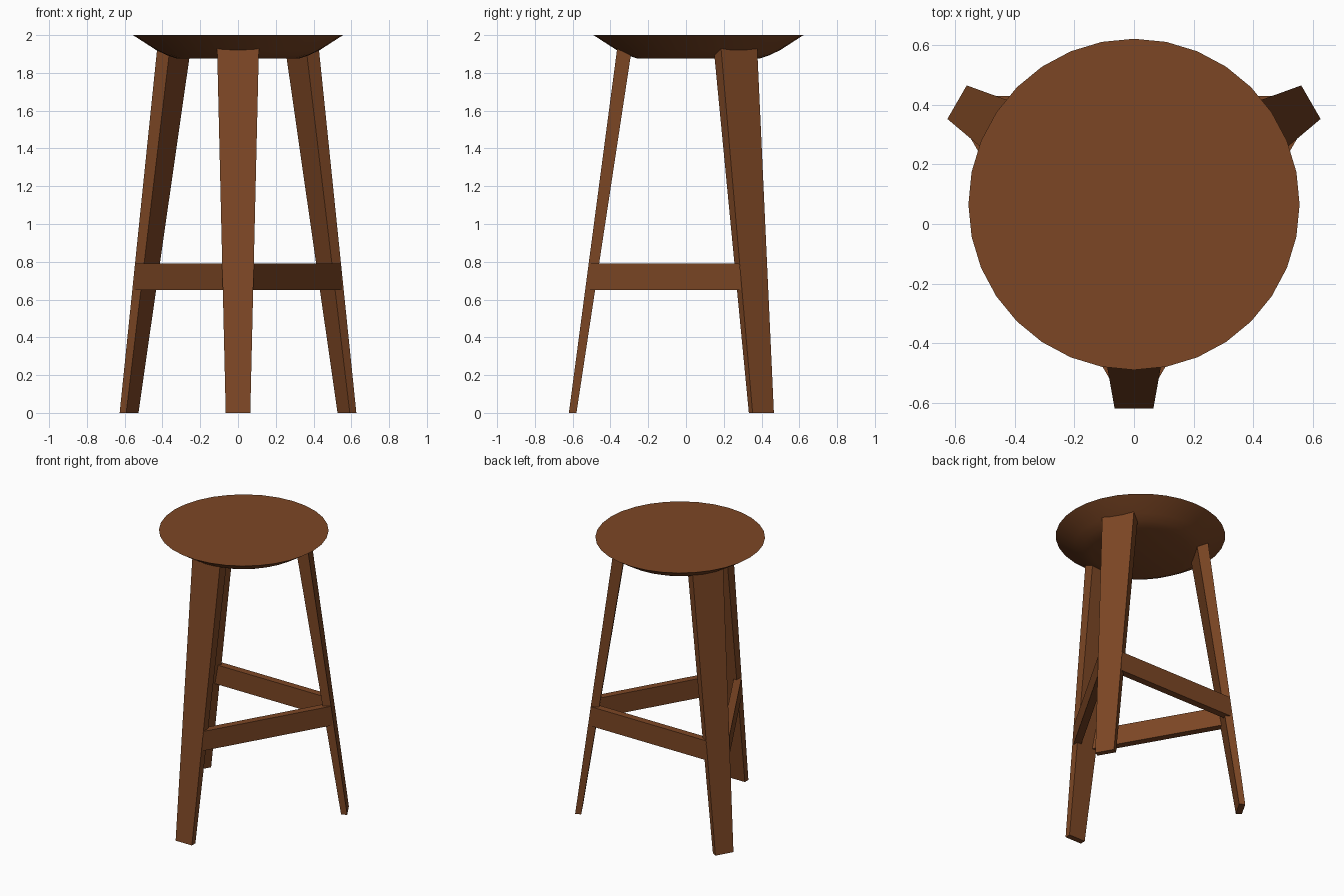
import bpy, math

if "Cube" in bpy.data.objects:
    bpy.data.objects.remove(bpy.data.objects["Cube"])

CY = 0.066          # seat and leg ring centre
wood = bpy.data.materials.new("brown wood")
wood.diffuse_color = (0.202, 0.062, 0.018, 1)
wood.use_nodes = True
wood.node_tree.nodes["Principled BSDF"].inputs["Base Color"].default_value = wood.diffuse_color


def make(name, verts, faces):
    me = bpy.data.meshes.new(name)
    me.from_pydata(verts, [], faces)
    me.materials.append(wood)
    ob = bpy.data.objects.new(name, me)
    bpy.context.collection.objects.link(ob)
    return ob


def prism(name, bottom, top, angle):
    """Four-sided solid between two loops, turned about the ring centre."""
    c, s = math.cos(angle), math.sin(angle)
    verts = [(x * c - y * s, x * s + y * c + CY, z) for x, y, z in bottom + top]
    sides = [(i, (i + 1) % 4, (i + 1) % 4 + 4, i + 4) for i in range(4)]
    return make(name, verts, [(3, 2, 1, 0), (4, 5, 6, 7)] + sides)


# Seat: flat disc with a rounded underside
N = 32
profile = [(0.32, 1.875), (0.38, 1.895), (0.435, 1.922), (0.556, 2.0)]
verts = [(r * math.cos(2 * math.pi * i / N), r * math.sin(2 * math.pi * i / N) + CY, z)
         for r, z in profile for i in range(N)]
last = (len(profile) - 1) * N
faces = [tuple(reversed(range(N))), tuple(range(last, last + N))]
faces += [(k * N + i, k * N + (i + 1) % N, (k + 1) * N + (i + 1) % N, (k + 1) * N + i)
          for k in range(len(profile) - 1) for i in range(N)]
seat = make("seat", verts, faces)
bpy.context.view_layer.objects.active = seat
seat.select_set(True)
bpy.ops.object.shade_smooth_by_angle(angle=math.radians(30))


# Leg section at height z: outer radius, inner radius, half width
def leg(z):
    return 0.686 - 0.1325 * z, 0.646 - 0.152 * z, 0.065 + 0.0236 * z


def leg_loop(z):
    o, i, w = leg(z)
    return [(i, -w, z), (o, -w, z), (o, w, z), (i, w, z)]


for name, deg in (("front_leg", -90), ("back_right_leg", 30), ("back_left_leg", 150)):
    prism(name, leg_loop(0), leg_loop(1.94), math.radians(deg))


# Stretchers: outer face meets the leg corners, ends cut flush with the legs
def bar_loop(z):
    r = leg(z)[0] - 0.002
    out, inn = 0.364, 0.314

    def end(n):
        return (r - 0.5 * n) / math.sin(math.radians(60))
    return [(inn, -end(inn), z), (out, -end(out), z), (out, end(out), z), (inn, end(inn), z)]


for name, deg in (("right_stretcher", -30), ("back_stretcher", 90), ("left_stretcher", 210)):
    prism(name, bar_loop(0.65), bar_loop(0.79), math.radians(deg))
